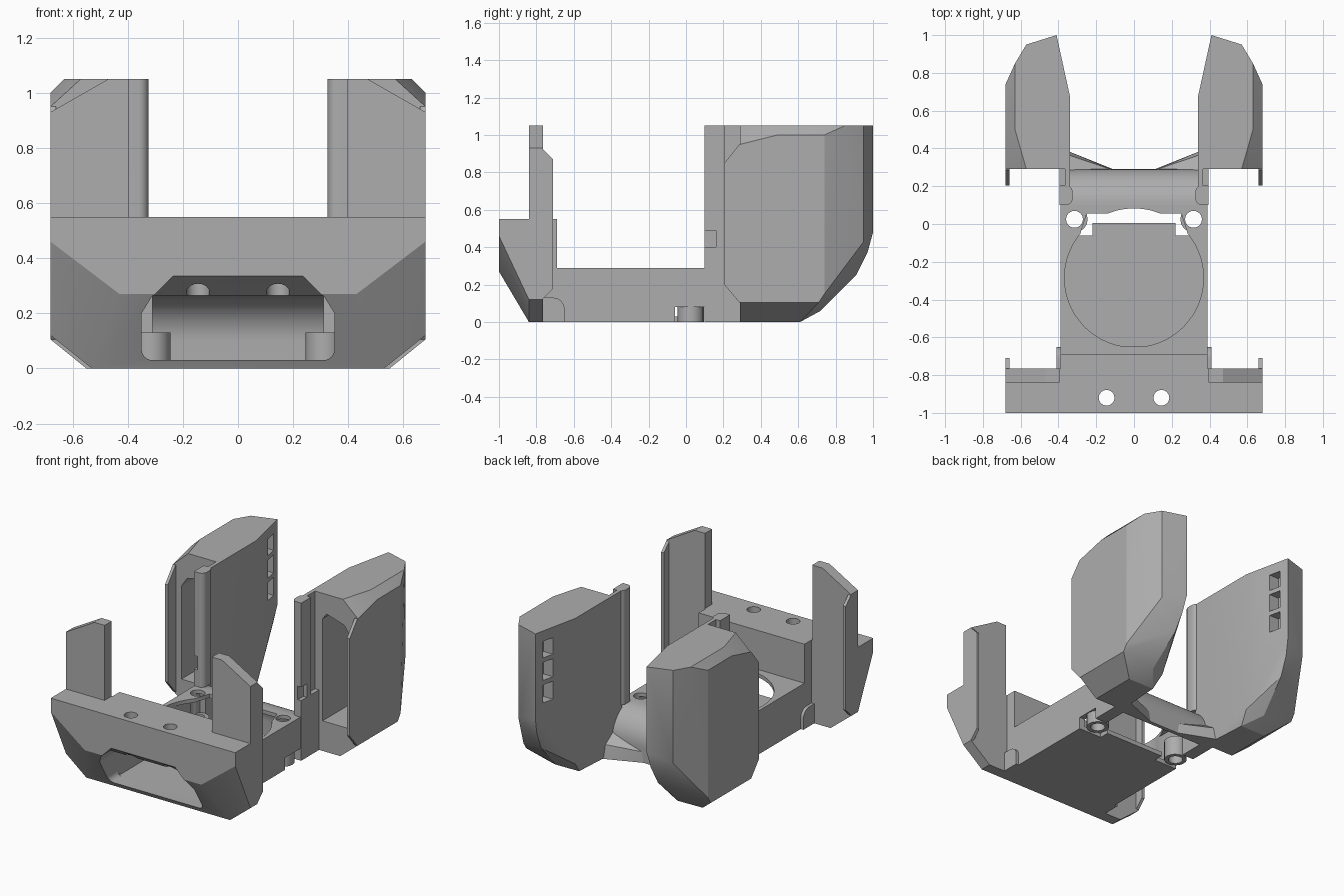
import bpy, bmesh, math

cube = bpy.data.objects.get("Cube")
if cube:
    bpy.data.objects.remove(cube, do_unlink=True)

grey = bpy.data.materials.new("plain grey")
grey.use_nodes = True
colour = (0.42, 0.42, 0.42, 1)
grey.diffuse_color = colour
grey.node_tree.nodes["Principled BSDF"].inputs["Base Color"].default_value = colour


def hull(name, points):
    """Convex solid around the points."""
    bm = bmesh.new()
    for p in points:
        bm.verts.new(p)
    res = bmesh.ops.convex_hull(bm, input=bm.verts)
    loose = {g for g in res["geom_interior"] + res["geom_unused"]
             if isinstance(g, bmesh.types.BMVert) and g.is_valid}
    bmesh.ops.delete(bm, geom=list(loose), context='VERTS')
    bmesh.ops.dissolve_limit(bm, angle_limit=math.radians(1),
                             verts=bm.verts, edges=bm.edges)
    bmesh.ops.recalc_face_normals(bm, faces=bm.faces)
    me = bpy.data.meshes.new(name)
    bm.to_mesh(me)
    bm.free()
    me.materials.append(grey)
    ob = bpy.data.objects.new(name, me)
    bpy.context.collection.objects.link(ob)
    return ob


def box(name, x, y, z):
    return hull(name, [(a, b, c) for a in x for b in y for c in z])


def flip(points):
    return points + [(-x, y, z) for x, y, z in points]


def arc(cy, cz, r, a0, a1, n=16):
    steps = [math.radians(a0 + (a1 - a0) * i / n) for i in range(n + 1)]
    return [(cy + r * math.cos(a), cz + r * math.sin(a)) for a in steps]


def along_x(name, profile, x0, x1):
    return hull(name, [(x, y, z) for x in (x0, x1) for y, z in profile])


def along_z(name, profile, z0, z1):
    return hull(name, [(x, y, z) for z in (z0, z1) for x, y in profile])


def cut(targets, cutters):
    """Subtract each cutter from each target, then drop the cutters."""
    for t in targets:
        for c in cutters:
            m = t.modifiers.new("cut", 'BOOLEAN')
            m.operation = 'DIFFERENCE'
            m.solver = 'EXACT'
            m.object = c
        bpy.context.view_layer.update()
        dg = bpy.context.evaluated_depsgraph_get()
        me = bpy.data.meshes.new_from_object(t.evaluated_get(dg))
        t.modifiers.clear()
        t.data = me
    for c in cutters:
        bpy.data.objects.remove(c, do_unlink=True)


# Front block with sloped chin and corners, and the body behind it
front = hull("front_block", flip([
    (.68, -1, .55), (.68, -1, .46), (.43, -1, .27), (.53, -.84, 0),
    (.68, -.84, .12), (.68, -.765, .55), (.68, -.765, .12), (.53, -.765, 0)]))
step = box("front_block_back", (-.39, .39), (-.765, -.69), (0, .55))
body = box("body", (-.39, .39), (-.69, .10), (0, .29))

# Tunnel with rounded lower corners and a flared mouth
tunnel = hull("tunnel", flip([(x, y, z) for y in (-1.1, .15) for x, z in
              arc(.31, .07, .04, -90, 0, 6) + [(.35, .2), (.31, .265)]]))
flare = hull("flare", flip([(.22, -1.02, .35), (.31, -1.02, .26), (.31, -.9, .26),
                            (.22, -.9, .262), (.3, -1.02, .2), (.3, -.9, .2)]))
cut([step], [box("tunnel_middle", (-.35, .35), (-.8, -.6), (.03, .265))])
screws = [along_z("screw", arc(s * .145, -.92, .042, 0, 360), -.1, .7) for s in (1, -1)]
cut([front], [tunnel, flare] + screws)

# Round pocket in the body, its rear notch, floor slot and lower corner notches
pocket = along_z("pocket", [(x, max(y, -.65)) for x, y in
                            arc(0, -.285, .368, 0, 360, 48)], .03, .5)
cutters = [box("tunnel_rear", (-.35, .35), (-.8, .15), (.03, .265)), pocket,
           along_z("rear_notch", [(-.25, .055), (.25, .055), (.3, -.1), (-.3, -.1)], .1, .5),
           box("floor_slot", (-.22, .22), (.005, .2), (-.1, .1))]
for s in (1, -1):
    cutters.append(box("corner_notch", (s * .22, s * .5), (-.06, .2), (-.1, .08)))
    cutters.append(along_z("screw", arc(s * .315, .025, .045, 0, 360), -.1, .5))
cut([body], cutters)

# Curved rear bridge, hollow on its front side
bridge = along_x("rear_bridge", arc(.10, .10, .19, 0, 90) + [(.10, 0), (.29, 0)], -.36, .36)
hollow = along_x("hollow", arc(.10, .10, .165, 0, 90) + [(.05, .265), (.05, -.1), (.265, -.1)],
                 -.31, .31)
cut([bridge], [hollow])

for s, side in ((1, "left"), (-1, "right")):
    def pts(points):
        return [(s * x, y, z) for x, y, z in points]

    # Screw boss inside the tunnel
    boss = along_z(side + "_screw_boss", arc(s * .315, .025, .07, 0, 360), 0, .13)
    cut([boss], [along_z("screw", arc(s * .315, .025, .045, 0, 360), -.1, .5)])

    # Flared brace from bridge to pod
    hull(side + "_bridge_brace", pts([
        (.11, .27, 0), (.11, .29, 0), (.11, .285, .07), (.36, .27, 0),
        (.36, .39, 0), (.36, .37, .09), (.36, .28, .15)]))

    # Front upright with its outer lip and small inner bump
    hull(side + "_front_post", pts([(x, y, z) for y in (-.84, -.765) for x, z in (
        (.395, .5), (.395, 1.05), (.47, 1.05), (.68, .93), (.68, .5))]))
    along_x(side + "_front_lip", [(-.77, .12), (-.71, .18), (-.71, .87), (-.77, .93)],
            s * .66, s * .68)
    along_x(side + "_front_bump", arc(-.71, .07, .06, 0, 90, 8) +
            [(-.65, 0), (-.77, 0), (-.77, .13)], s * .38, s * .41)

    # Rear post with rounded inner edge, joined to the pod by a thin web
    rail = along_z(side + "_rear_post", [(s * x, y) for x, y in
                   arc(.36, .135, .035, 180, 270, 6) + arc(.36, .17, .035, 90, 180, 6) +
                   [(.395, .10), (.395, .205)]], .29, 1.05)
    cut([rail], [box("gap", (s * .37, s * .5), (.05, .16), (.40, .49))])
    box(side + "_post_web", (s * .34, s * .365), (.19, .31), (.1, 1.05))
    box(side + "_post_foot", (s * .35, s * .395), (.10, .31), (0, .40))

    # Rear pod, faceted, with hollow front and three slots on the inner face
    pod = hull(side + "_rear_pod", pts([
        (.34, .29, 1.05), (.34, .68, 1.05), (.41, 1, 1.05), (.57, .95, 1.05),
        (.63, .85, 1.05), (.63, .5, 1.05), (.57, .29, 1.05),
        (.68, .29, .95), (.68, .49, 1), (.68, .74, 1), (.68, .29, .105),
        (.68, .71, .105), (.68, .74, .15), (.57, .95, .43), (.41, 1, .48),
        (.42, .97, .37), (.43, .91, .25), (.45, .72, .06), (.34, .68, .08),
        (.55, .29, 0), (.55, .61, 0), (.36, .61, 0), (.34, .29, 0)]))
    holes = [hull("pod_hollow", pts([(x, y, z) for y in (.2, .66) for x, z in (
        (.42, .2), (.42, .88), (.45, .92), (.58, .88), (.62, .82), (.62, .2))]))]
    for z0, z1 in ((.57, .69), (.72, .84), (.87, .98)):
        holes.append(box("slot", (s * .3, s * .45), (.86, .94), (z0, z1)))
    cut([pod], holes)
    along_x(side + "_pod_lip", [(.30, .105), (.285, .105), (.205, .2), (.205, .85),
                                (.285, .95), (.30, .95)], s * .66, s * .68)

# Smooth the curved faces, keep the edges sharp
for ob in bpy.data.objects:
    ob.select_set(ob.type == 'MESH')
bpy.context.view_layer.objects.active = body
bpy.ops.object.shade_smooth_by_angle(angle=math.radians(24))
